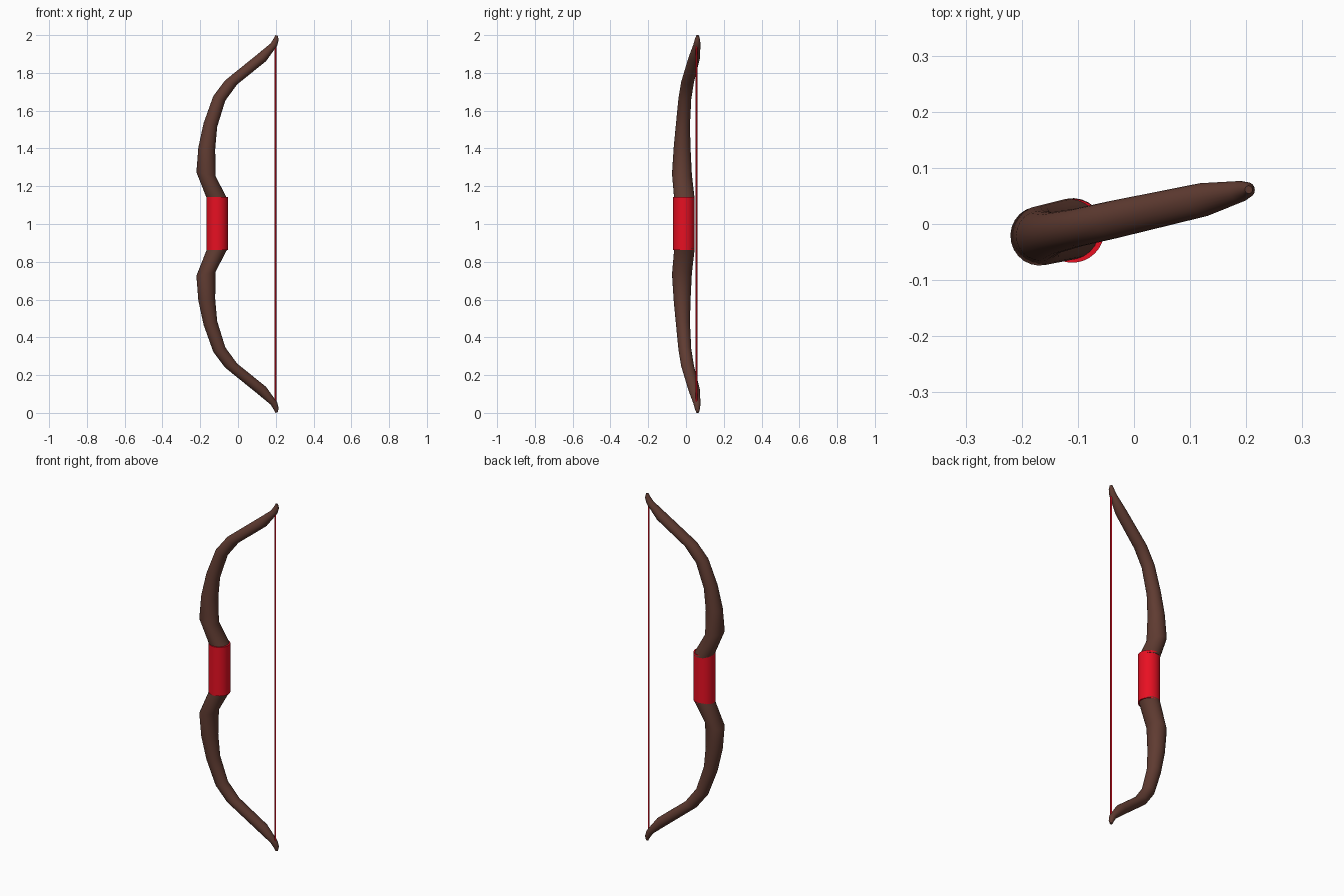
import bpy, bmesh
from math import cos, sin, tan, pi, radians
from mathutils import Vector

if "Cube" in bpy.data.objects:
    bpy.data.objects.remove(bpy.data.objects["Cube"])

TURN = radians(12.5)      # the flat bow is turned a little about z
SIDES = 24


def plane_y(x):
    return 0.016 + tan(TURN) * x


def material(name, color):
    m = bpy.data.materials.new(name)
    m.diffuse_color = (*color, 1)
    m.use_nodes = True
    m.node_tree.nodes["Principled BSDF"].inputs["Base Color"].default_value = m.diffuse_color
    return m


def make_object(name, bm, mat, angle=40):
    bmesh.ops.recalc_face_normals(bm, faces=bm.faces[:])
    me = bpy.data.meshes.new(name)
    bm.to_mesh(me)
    bm.free()
    ob = bpy.data.objects.new(name, me)
    bpy.context.collection.objects.link(ob)
    me.materials.append(mat)
    bpy.ops.object.select_all(action='DESELECT')
    ob.select_set(True)
    bpy.context.view_layer.objects.active = ob
    bpy.ops.object.shade_smooth_by_angle(angle=radians(angle))
    return ob


def loft(name, sections, mat, flip=False):
    """Skin rings, each given by its left and right silhouette point (x, z)."""
    bm = bmesh.new()
    side = Vector((-sin(TURN), cos(TURN), 0))
    rings = []
    for x0, z0, x1, z1 in sections:
        if flip:
            z0, z1 = 2 - z0, 2 - z1
        a, b = Vector((x0, plane_y(x0), z0)), Vector((x1, plane_y(x1), z1))
        c, h = (a + b) / 2, (b - a) / 2
        rings.append([bm.verts.new(c + h * cos(t) + side * h.length * sin(t))
                      for t in (2 * pi * i / SIDES for i in range(SIDES))])
    for r, s in zip(rings, rings[1:]):
        for i in range(SIDES):
            j = (i + 1) % SIDES
            bm.faces.new((r[i], r[j], s[j], s[i]))
    bm.faces.new(rings[0])
    bm.faces.new(rings[-1])
    return make_object(name, bm, mat)


def cylinder(name, x, y, z0, z1, r, mat, sides):
    bm = bmesh.new()
    bmesh.ops.create_cone(bm, cap_ends=True, segments=sides,
                          radius1=r, radius2=r, depth=z1 - z0)
    bmesh.ops.translate(bm, verts=bm.verts[:], vec=(x, y, (z0 + z1) / 2))
    return make_object(name, bm, mat)


wood = material("wood", (0.115, 0.044, 0.031))
red = material("red", (0.8, 0.005, 0.016))

# Limbs, from the grip to the tip
limb = [
    (-0.162, 1.13, -0.056, 1.13),
    (-0.219, 1.275, -0.119, 1.25),
    (-0.209, 1.405, -0.122, 1.395),
    (-0.181, 1.535, -0.111, 1.515),
    (-0.130, 1.677, -0.068, 1.653),
    (-0.068, 1.760, -0.006, 1.738),
    (0.100, 1.896, 0.148, 1.862),
    (0.172, 1.955, 0.207, 1.944),
    (0.190, 1.983, 0.215, 1.974),
    (0.198, 2.000, 0.211, 1.996),
]
loft("upper_limb", limb, wood)
loft("lower_limb", limb, wood, flip=True)

# Grip sleeve
cylinder("grip", -0.11, -0.012, 0.862, 1.143, 0.057, red, 32)

# Bowstring
cylinder("string", 0.199, 0.055, 0.045, 1.955, 0.005, red, 12)
